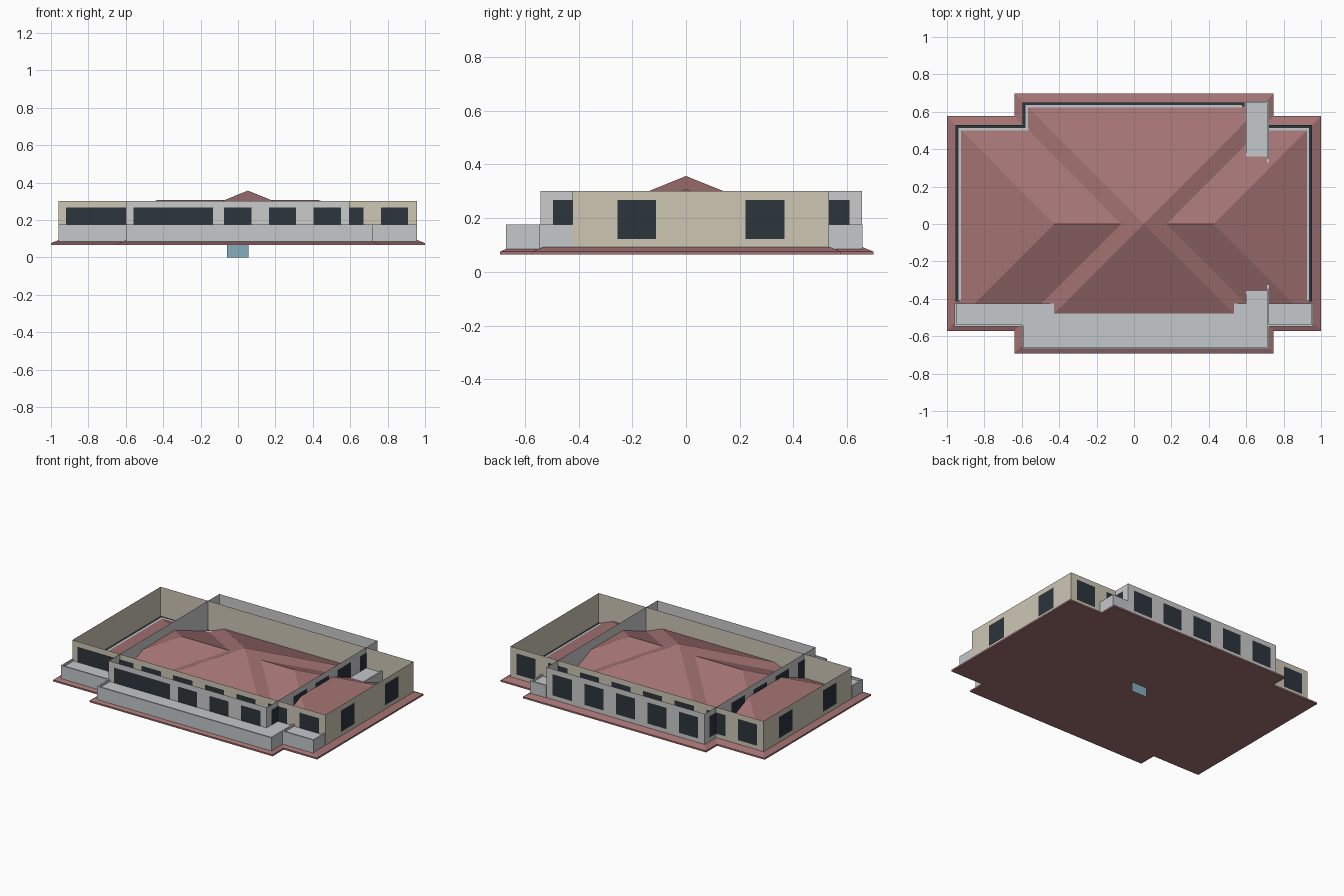
import bpy, bmesh

if "Cube" in bpy.data.objects:
    bpy.data.objects.remove(bpy.data.objects["Cube"])


def material(name, rgb):
    m = bpy.data.materials.new(name)
    m.diffuse_color = (*rgb, 1)
    m.use_nodes = True
    m.node_tree.nodes["Principled BSDF"].inputs["Base Color"].default_value = m.diffuse_color
    return m


ROOF = material("roof_tile", (0.37, 0.17, 0.17))
BEIGE = material("beige_wall", (0.62, 0.57, 0.46))
PALE = material("pale_wall", (0.62, 0.62, 0.60))
GREY = material("terrace_grey", (0.55, 0.58, 0.60))
DARK = material("dark_glass", (0.025, 0.035, 0.045))
BLUE = material("blue_door", (0.24, 0.42, 0.50))


def finish(name, bm, mat):
    bmesh.ops.recalc_face_normals(bm, faces=bm.faces)
    me = bpy.data.meshes.new(name)
    bm.to_mesh(me)
    bm.free()
    ob = bpy.data.objects.new(name, me)
    me.materials.append(mat)
    bpy.context.collection.objects.link(ob)


def add_box(bm, x0, x1, y0, y1, z0, z1):
    vs = bmesh.ops.create_cube(bm, size=1)["verts"]
    for v in vs:
        v.co.x = x1 if v.co.x > 0 else x0
        v.co.y = y1 if v.co.y > 0 else y0
        v.co.z = z1 if v.co.z > 0 else z0


def boxes(name, mat, *items):
    bm = bmesh.new()
    for it in items:
        add_box(bm, *it)
    finish(name, bm, mat)


def quad(bm, pts):
    bm.faces.new([bm.verts.new(p) for p in pts])


def hip_roof(name, x0, x1, y0, y1, r0, r1, top):
    """Flat soffit, short fascia, four slopes up to a ridge (or a point)."""
    bm = bmesh.new()
    add_box(bm, x0, x1, y0, y1, 0.065, 0.076)
    up = [f for f in bm.faces if all(v.co.z > 0.07 for v in f.verts)]
    c = [(x0, y0), (x1, y0), (x1, y1), (x0, y1)]
    bmesh.ops.delete(bm, geom=up, context='FACES_ONLY')
    base = [min(bm.verts, key=lambda v: abs(v.co.x - p[0]) + abs(v.co.y - p[1]) - v.co.z)
            for p in c]
    a = bm.verts.new((r0, 0, top))
    b = bm.verts.new((r1, 0, top)) if r1 != r0 else a
    for i, ends in enumerate(((b, a), (b,), (a, b), (a,))):
        ends = ends if a is not b else (a,)
        bm.faces.new([base[i], base[(i + 1) % 4], *ends])
    finish(name, bm, mat=ROOF)


def walls(name, mat, x0, x1, y0, y1, z0=0.07, z1=0.302):
    """Open thin wall ring."""
    bm = bmesh.new()
    c = [(x0, y0), (x1, y0), (x1, y1), (x0, y1)]
    b = [bm.verts.new((*p, z0)) for p in c]
    t = [bm.verts.new((*p, z1)) for p in c]
    for i in range(4):
        j = (i + 1) % 4
        bm.faces.new((b[i], b[j], t[j], t[i]))
    finish(name, bm, mat)


Z0, Z1, E = 0.122, 0.267, 0.002


def windows(name, x0, x1, y0, y1, nx, ny):
    """Panes just outside a wall ring; the first two front bays form one wide pane."""
    bm = bmesh.new()
    h, bx, by = 0.0725, (x1 - x0) / nx, (y1 - y0) / ny

    def pane_x(a, b, y):
        quad(bm, [(a, y, Z0), (b, y, Z0), (b, y, Z1), (a, y, Z1)])

    pane_x(x0 + 0.04, x0 + 0.465, y0 - E)
    for i in range(nx):
        m = x0 + bx * (i + 0.5)
        pane_x(m - h, m + h, y1 + E)
        if i > 1:
            pane_x(m - h, m + h, y0 - E)
    for i in range(ny):
        m = y0 + by * (i + 0.5)
        for x in (x0 - E, x1 + E):
            quad(bm, [(x, m - h, Z0), (x, m + h, Z0), (x, m + h, Z1), (x, m - h, Z1)])
    finish(name, bm, DARK)


# roofs
hip_roof("main_hip_roof", -1, 1, -0.572, 0.577, -0.427, 0.427, 0.308)
hip_roof("pyramid_roof", -0.64, 0.747, -0.692, 0.697, 0.053, 0.053, 0.357)

# upper storey walls and windows
MAIN = (-0.96, 0.957, -0.422, 0.533)
WING = (-0.6, 0.597, -0.542, 0.655)
walls("main_walls", BEIGE, *MAIN)
walls("wing_walls", PALE, *WING)
windows("main_windows", *MAIN, 8, 2)
windows("wing_windows", *WING, 5, 5)

# low floors inside the walls, with a dark edge gap
boxes("floor_edge", DARK,
      (-0.955, 0.952, -0.415, 0.528, 0.07, 0.104),
      (-0.595, 0.592, 0.4, 0.650, 0.07, 0.1035))
boxes("inner_floor", GREY,
      (-0.938, 0.935, -0.41, 0.513, 0.07, 0.1065),
      (-0.58, 0.577, 0.4, 0.636, 0.07, 0.106))

# terraces
F, R, T = 0.162, 0.176, 0.01
boxes("terrace_floors", GREY,
      (-0.959, 0.956, -0.545, -0.424, 0.07, F),
      (-0.598, 0.72, -0.667, -0.424, 0.07, F + 0.0005),
      (0.599, 0.72, -0.667, 0.655, 0.07, F + 0.001))
boxes("terrace_parapets", GREY,
      (-0.96, -0.6, -0.547, -0.547 + T, 0.07, R),
      (0.722, 0.957, -0.547, -0.547 + T, 0.07, R),
      (-0.96, -0.96 + T, -0.547, -0.423, 0.07, R),
      (0.957 - T, 0.957, -0.547, -0.423, 0.07, R),
      (-0.6, 0.722, -0.669, -0.669 + T, 0.07, R),
      (-0.6, -0.6 + T, -0.669, -0.542, 0.07, R),
      (0.722 - T, 0.722, -0.669, 0.657, 0.07, R),
      (0.599, 0.722, 0.657 - T, 0.657, 0.07, R))

# thin door panel under the eaves slab
bm = bmesh.new()
quad(bm, [(-0.06, 0.048, 0), (0.055, 0.048, 0), (0.055, 0.048, 0.066), (-0.06, 0.048, 0.066)])
finish("lower_door", bm, BLUE)
